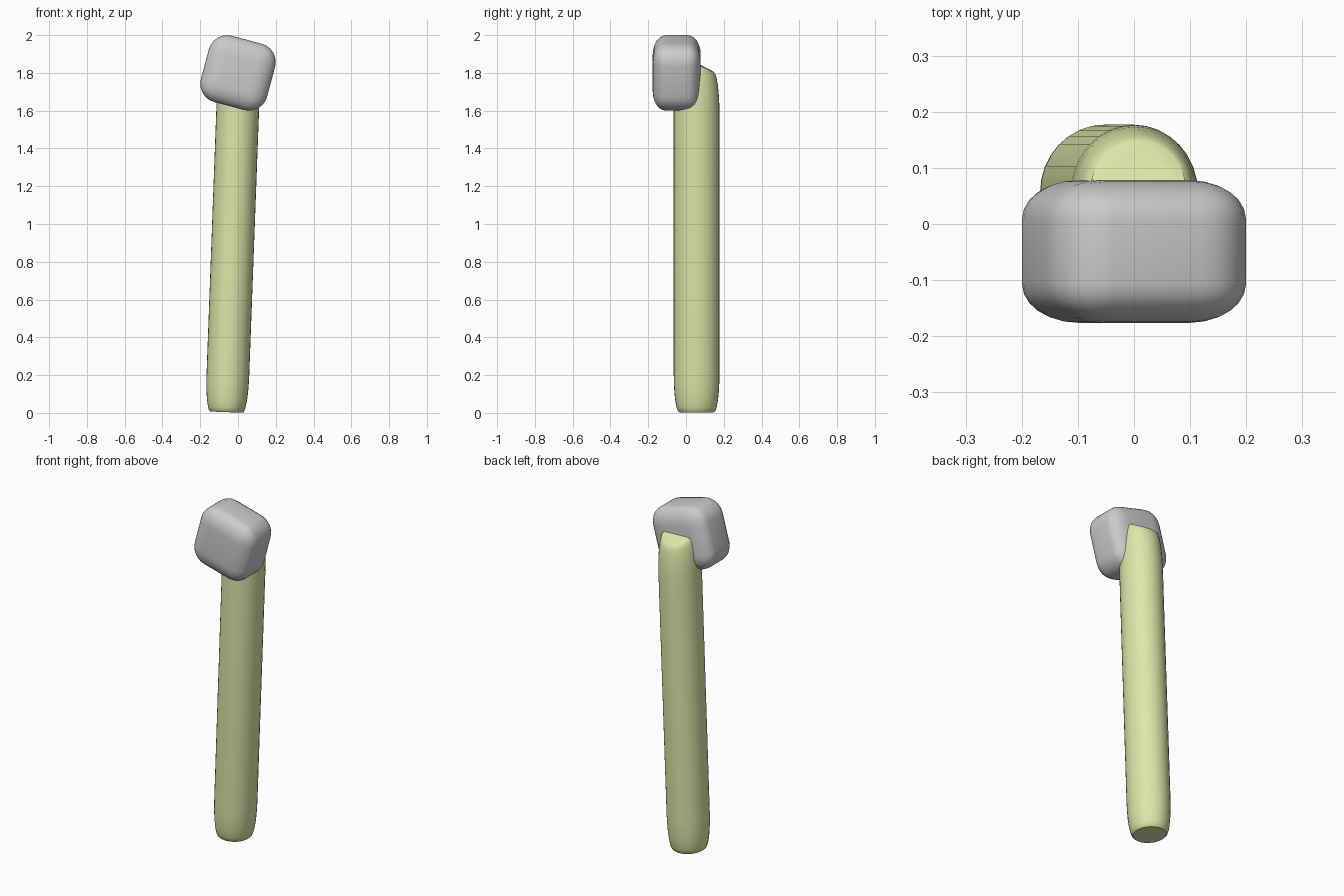
import bpy, bmesh, math
from mathutils import Matrix

if "Cube" in bpy.data.objects:
    bpy.data.objects.remove(bpy.data.objects["Cube"])


def make_object(name, bm, color=None):
    bmesh.ops.recalc_face_normals(bm, faces=bm.faces[:])
    mesh = bpy.data.meshes.new(name)
    bm.to_mesh(mesh)
    bm.free()
    ob = bpy.data.objects.new(name, mesh)
    bpy.context.collection.objects.link(ob)
    if color:
        mat = bpy.data.materials.new(name + "_green")
        mat.diffuse_color = color
        mat.use_nodes = True
        mat.node_tree.nodes["Principled BSDF"].inputs["Base Color"].default_value = mat.diffuse_color
        mesh.materials.append(mat)
    return ob


def smooth(ob):
    bpy.ops.object.select_all(action='DESELECT')
    ob.select_set(True)
    bpy.context.view_layer.objects.active = ob
    bpy.ops.object.shade_smooth_by_angle(angle=math.radians(35))


# Head: rounded cube, squashed front to back and tilted clockwise
bm = bmesh.new()
bmesh.ops.create_cube(bm, size=0.363)
bmesh.ops.bevel(bm, geom=bm.edges[:], offset=0.1, offset_type='OFFSET',
                segments=6, profile=0.5, affect='EDGES', clamp_overlap=True)
bm.transform(Matrix.Translation((0, -0.049, 1.8))
             @ Matrix.Rotation(math.radians(15), 4, 'Y')
             @ Matrix.Diagonal((1, 0.70, 1, 1)))
smooth(make_object("head", bm))

# Handle: leaning oval shaft with long soft ends and a sloped top
SIDES, STEPS = 32, 6
LEAN = 0.037            # x shift per unit of height
RX, RY, YC = 0.113, 0.121, 0.056
BOTTOM, TOP, SOFT = 0.004, 1.85, 0.2

arc = [i / STEPS * math.pi / 2 for i in range(STEPS + 1)]
profile = [(0.76 + 0.24 * math.sin(a), BOTTOM + SOFT * (1 - math.cos(a)), 0) for a in arc]
profile += [(0.76 + 0.24 * math.sin(a), TOP - SOFT * (1 - math.cos(a)), -0.5)
            for a in reversed(arc)]

bm = bmesh.new()
rings = []
for r, z, slope in profile:
    ring = []
    for k in range(SIDES):
        t = 2 * math.pi * k / SIDES
        x, y = RX * r * math.cos(t), RY * r * math.sin(t)
        ring.append(bm.verts.new((-0.061 + LEAN * z + x, YC + y,
                                  z + slope * y - LEAN * x)))
    rings.append(ring)
for low, high in zip(rings, rings[1:]):
    for k in range(SIDES):
        n = (k + 1) % SIDES
        bm.faces.new((low[k], low[n], high[n], high[k]))
bm.faces.new(rings[0][::-1])
bm.faces.new(rings[-1])
smooth(make_object("handle", bm, (0.72, 0.80, 0.40, 1)))
